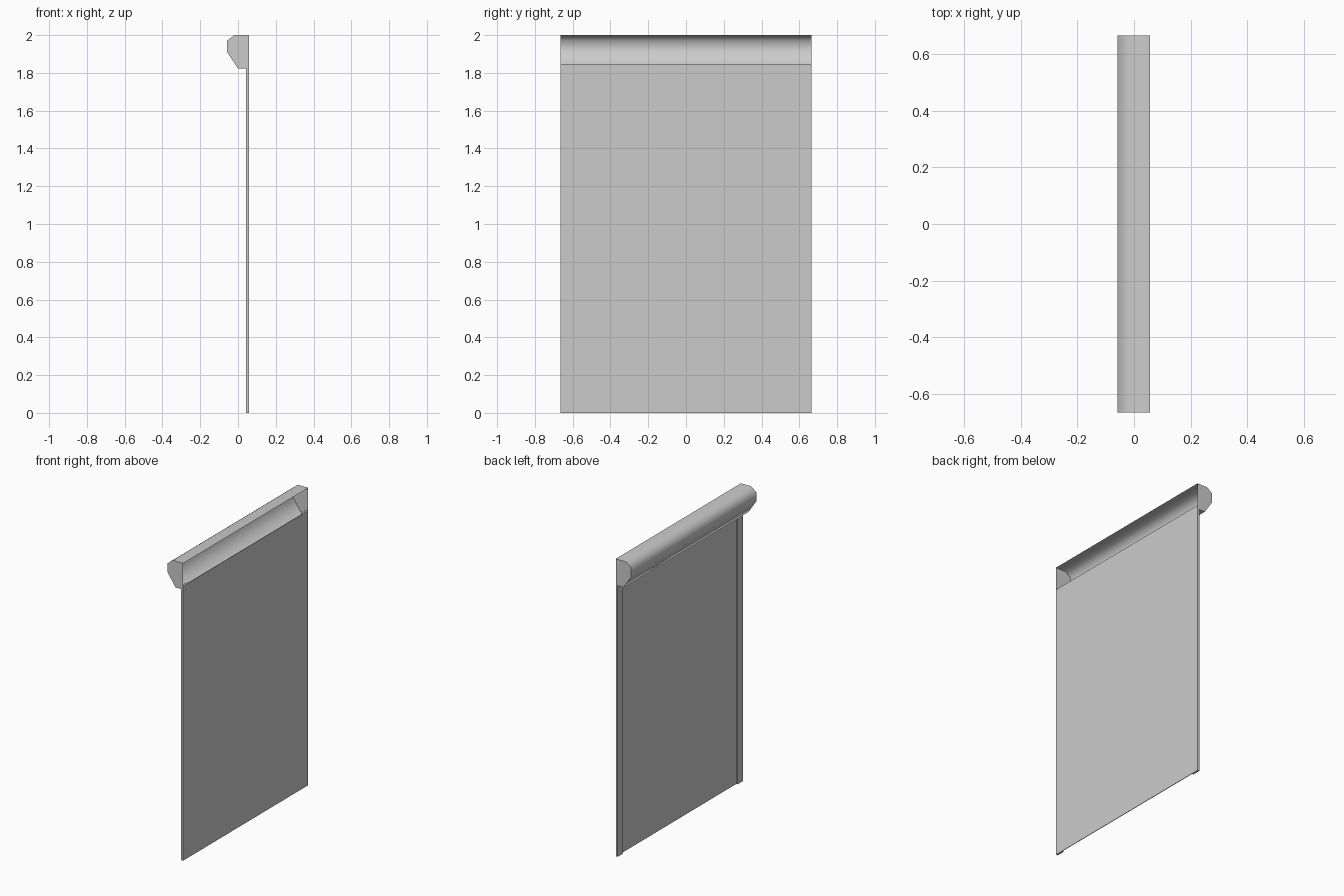
import bpy, bmesh, math

cube = bpy.data.objects.get("Cube")
if cube:
    bpy.data.objects.remove(cube, do_unlink=True)

HALF = 0.665      # half the width along y
BACK = 0.057      # wall plane
GUIDE_W = 0.055   # guide rail width

grey = bpy.data.materials.new("light grey")
grey.use_nodes = True
colour = (0.6, 0.6, 0.6, 1)
grey.diffuse_color = colour
grey.node_tree.nodes["Principled BSDF"].inputs["Base Color"].default_value = colour


def finish(name, bm):
    mesh = bpy.data.meshes.new(name)
    bm.to_mesh(mesh)
    bm.free()
    mesh.materials.append(grey)
    obj = bpy.data.objects.new(name, mesh)
    bpy.context.collection.objects.link(obj)
    return obj


def box(name, x, y, z):
    bm = bmesh.new()
    bmesh.ops.create_cube(bm, size=1)
    for v in bm.verts:
        v.co = [lo + (c + 0.5) * (hi - lo) for c, (lo, hi) in zip(v.co, (x, y, z))]
    return finish(name, bm)


# Hood: thin folded cover with end caps, open towards the wall
profile = [(BACK, 2), (-0.02, 2), (-0.058, 1.97), (-0.058, 1.91), (0, 1.823), (BACK, 1.823)]
bm = bmesh.new()
ends = [[bm.verts.new((x, y, z)) for x, z in profile] for y in (-HALF, HALF)]
for i in range(len(profile) - 1):
    bm.faces.new((ends[0][i], ends[0][i + 1], ends[1][i + 1], ends[1][i]))
for end in ends:
    bm.faces.new(end)
bmesh.ops.recalc_face_normals(bm, faces=bm.faces)
hood = finish("hood", bm)
bpy.context.view_layer.objects.active = hood
hood.select_set(True)
bpy.ops.object.shade_smooth_by_angle(angle=math.radians(60))
hood.select_set(False)

# Flat screen sheet on the wall side
box("screen", (BACK - 0.004, BACK), (-HALF, HALF), (0, 1.847))

# Guide rails down both edges
for name, side in (("left_guide", 1), ("right_guide", -1)):
    y = sorted((side * HALF, side * (HALF - GUIDE_W)))
    box(name, (BACK - 0.014, BACK - 0.004), y, (0, 1.847))
